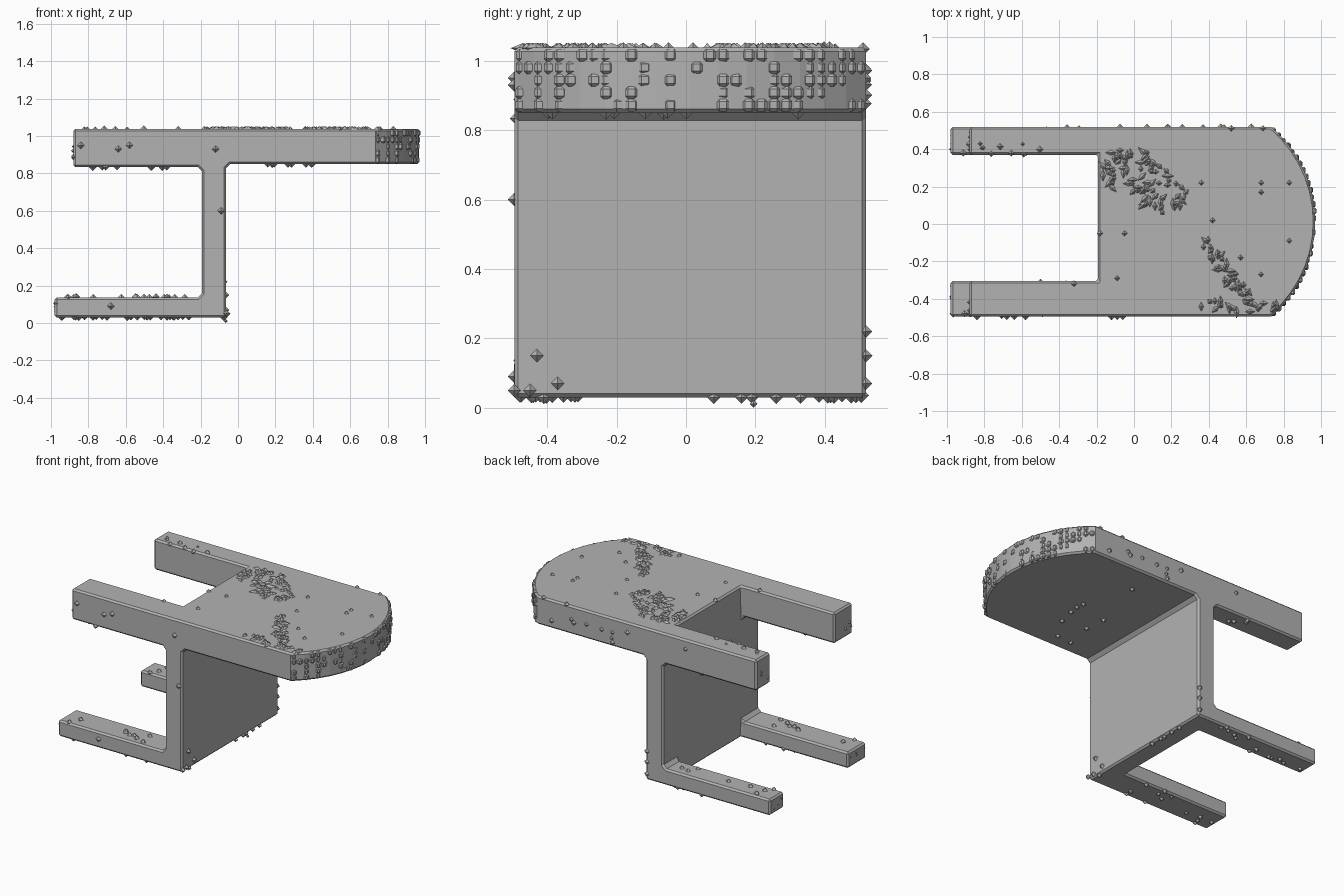
import bpy, bmesh, math, random
from mathutils import Matrix, Vector

random.seed(7)
if "Cube" in bpy.data.objects:
    bpy.data.objects.remove(bpy.data.objects["Cube"], do_unlink=True)

grey = bpy.data.materials.new("plain grey")
grey.use_nodes = True
grey.diffuse_color = (0.45, 0.45, 0.45, 1)
grey.node_tree.nodes["Principled BSDF"].inputs["Base Color"].default_value = grey.diffuse_color

FRONT, BACK, TOP, BASE = -0.495, 0.518, 1.038, 0.03
WALL_L, WALL_R = -0.193, -0.065
ARC_X, ARC_Y, ARC_R = 0.305, 0.012, 0.664


def finish(name, bm):
    bmesh.ops.recalc_face_normals(bm, faces=bm.faces)
    mesh = bpy.data.meshes.new(name)
    bm.to_mesh(mesh)
    bm.free()
    mesh.materials.append(grey)
    ob = bpy.data.objects.new(name, mesh)
    bpy.context.collection.objects.link(ob)
    return ob


def extrude(name, points, direction):
    bm = bmesh.new()
    face = bm.faces.new([bm.verts.new(p) for p in points])
    moved = bmesh.ops.extrude_face_region(bm, geom=[face])["geom"]
    verts = [g for g in moved if isinstance(g, bmesh.types.BMVert)]
    bmesh.ops.translate(bm, verts=verts, vec=direction)
    return finish(name, bm)


def apply(ob, kind, **settings):
    mod = ob.modifiers.new(kind.lower(), kind)
    for key, value in settings.items():
        setattr(mod, key, value)
    bpy.context.view_layer.objects.active = ob
    bpy.ops.object.modifier_apply(modifier=mod.name)


# Body: side profile with chamfered inner corners
c = 0.022
profile = [(-0.98, BASE), (WALL_R, BASE), (WALL_R, 0.85 - c), (WALL_R + c, 0.85),
           (1.1, 0.85), (1.1, TOP), (-0.88, TOP), (-0.88, 0.834),
           (WALL_L - c, 0.834), (WALL_L, 0.834 - c), (WALL_L, 0.137 + c),
           (WALL_L - c, 0.137), (-0.98, 0.137)]
body = extrude("table_body", [(x, -0.8, z) for x, z in profile], (0, 1.6, 0))

# Plan outline: two arms, square notch and rounded end
half = math.asin(0.5065 / ARC_R)
arc = [(ARC_X + ARC_R * math.cos(a), ARC_Y + ARC_R * math.sin(a))
       for a in [-half + 2 * half * i / 14 for i in range(15)]]
plan = [(-1.1, FRONT)] + arc + [(-1.1, BACK), (-1.1, 0.37), (WALL_L, 0.37),
                               (WALL_L, -0.305), (-1.1, -0.305)]
plan_cutter = extrude("plan_cutter", [(x, y, -0.2) for x, y in plan], (0, 0, 1.6))
plan_cutter.hide_render = True
apply(body, "BOOLEAN", operation="INTERSECT", object=plan_cutter, solver="EXACT")
bpy.data.objects.remove(plan_cutter, do_unlink=True)
apply(body, "DECIMATE", decimate_type="DISSOLVE", angle_limit=math.radians(1))
apply(body, "BEVEL", width=0.011, segments=1, limit_method="ANGLE",
      angle_limit=math.radians(50))


# Small diamond-shaped lumps
def diamonds(name, spots):
    bm = bmesh.new()
    for place, size, turn in spots:
        m = (Matrix.Translation(place) @ Matrix.Rotation(turn, 4, "Z")
             @ Matrix.Diagonal(Vector((*size, 1))))
        bmesh.ops.create_uvsphere(bm, u_segments=4, v_segments=2, radius=1, matrix=m)
    return finish(name, bm)


def lump(x, y, z, r=0.019):
    return ((x, y, z), (r, r, r), 0)


def row(count, x, y, z):
    """Random lumps inside a box; a pair of numbers is a range."""
    return [lump(random.uniform(*x), random.uniform(*y), random.uniform(*z))
            for _ in range(count)]


top_spots = [(0.68, 0.22), (0.68, 0.17), (0.83, 0.22), (0.36, 0.22), (0.68, -0.27),
             (0.83, -0.09), (-0.18, -0.05), (-0.05, -0.05), (-0.09, -0.29),
             (-0.32, -0.32), (0.42, 0.02), (0.57, -0.18), (0.52, 0.51), (0.69, 0.51)]
spots = [lump(x, y, TOP - 0.004) for x, y in top_spots]
spots += row(9, (-0.85, -0.25), (0.37, 0.44), (TOP - 0.01, TOP))
front_spots = [(-0.84, 0.95), (-0.64, 0.93), (-0.58, 0.95), (-0.12, 0.93),
               (-0.68, 0.09), (-0.09, 0.6), (-0.06, 0.05)]
spots += [lump(x, FRONT, z) for x, z in front_spots]
wall_spots = [(-0.43, 0.15), (-0.37, 0.07), (-0.45, 0.05)]
spots += [lump(WALL_R, y, z) for y, z in wall_spots]
spots += [lump(WALL_R - 0.01, y, BASE) for y in (-0.41, 0.08, 0.16, 0.19, 0.26, 0.33)]
spots += [lump(WALL_R - 0.01, BACK, z) for z in (0.07, 0.15, 0.22)]
spots += [lump(WALL_R, 0.195, 0.011, 0.011)]
for y in ((-0.49, -0.31), (0.38, 0.51)):
    spots += row(9, (-0.95, -0.25), y, (0.135, 0.14))
    spots += row(14, (-0.96, -0.25), y, (BASE, BASE + 0.006))
    spots += row(4, (-0.87, -0.25), y, (0.832, 0.836))
    spots += row(4, (-0.97, -0.965), y, (0.05, 0.11))
    spots += row(3, (-0.875, -0.87), y, (0.88, 1.0))
spots += row(9, (0.1, 0.42), (-0.4, 0.4), (0.848, 0.852))
spots += row(10, (-0.6, 0.8), (BACK - 0.006, BACK), (0.86, 1.02))
diamonds("surface_lumps", spots)

# Rough patches on the top
patch = []
for _ in range(150):
    choice = random.random()
    a, r = random.uniform(0, math.tau), random.random() ** 0.4
    if choice < 0.33:
        x, y = -0.02 + 0.15 * r * math.cos(a), 0.29 + 0.13 * r * math.sin(a)
    elif choice < 0.6:
        x, y = 0.14 + 0.14 * r * math.cos(a), 0.18 + 0.13 * r * math.sin(a)
    elif choice < 0.83:
        t = random.random()
        x, y = 0.36 + 0.26 * t + 0.05 * r * math.cos(a), -0.07 - 0.36 * t
    else:
        x, y = random.uniform(0.32, 0.78), random.uniform(-0.47, -0.41)
    turn = random.choice((0, 1, 2, 3)) * math.pi / 4
    patch.append(((x, y, TOP - 0.002), (random.uniform(0.018, 0.04), 0.016, 0.015), turn))
diamonds("rough_patches", patch)

# Stepped blocks on the rounded edge
bm = bmesh.new()
step, rows = 0.036, 5
for i in range(30):
    a = -half + 2 * half * (i + 0.5) / 30
    chance = 0.15 + 0.5 * min(1, abs(a) / half * 1.6)
    for k in range(rows):
        if random.random() > chance:
            continue
        r = ARC_R - 0.012 + random.uniform(-0.004, 0.004)
        place = (ARC_X + r * math.cos(a), ARC_Y + r * math.sin(a), 0.872 + step * k)
        bmesh.ops.create_cube(bm, size=step, matrix=Matrix.Translation(place))
rim = finish("stepped_rim", bm)
apply(rim, "BEVEL", width=0.008, segments=1)
